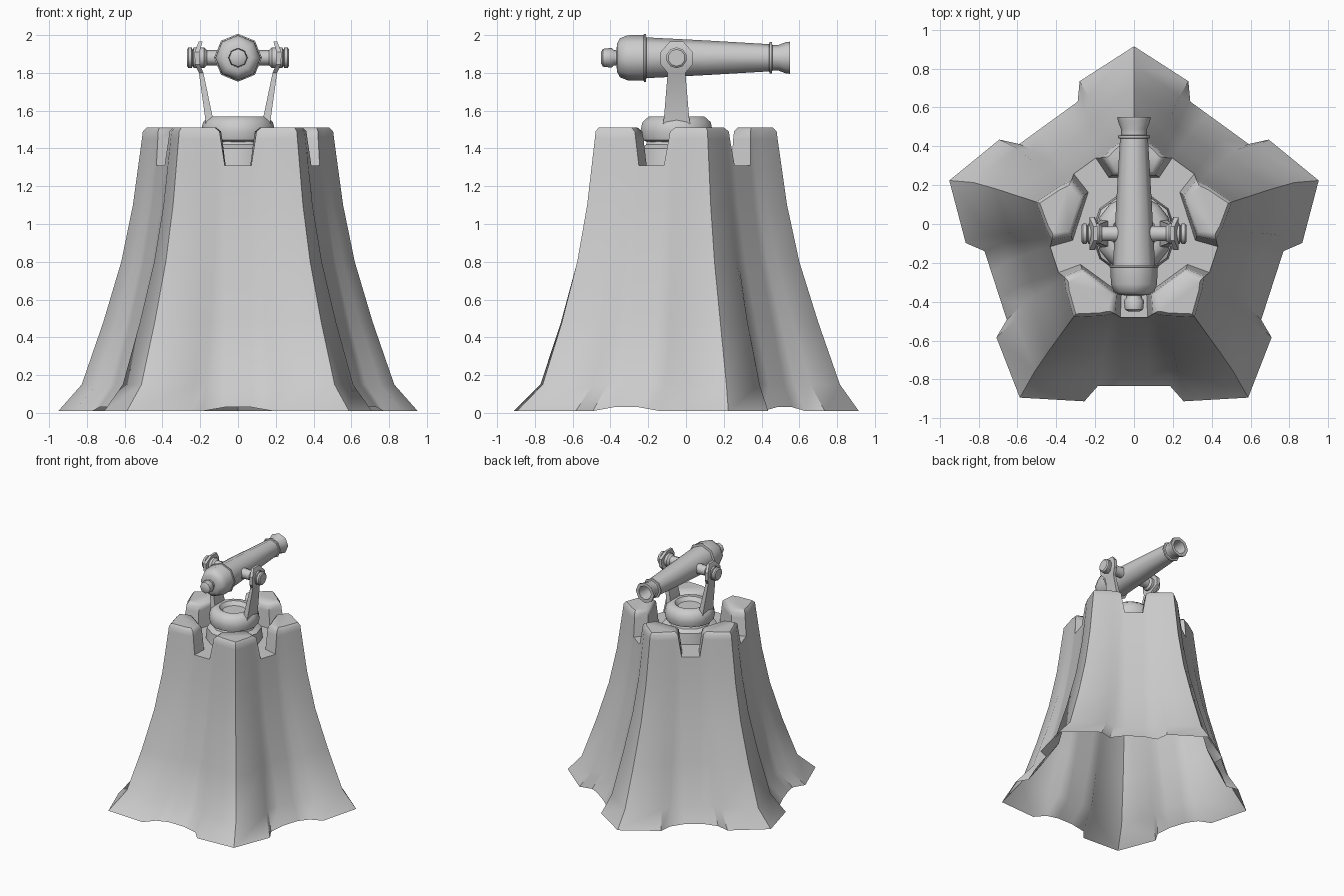
import bpy, bmesh
from math import sin, cos, pi, radians
from mathutils import Vector

if "Cube" in bpy.data.objects:
    bpy.data.objects.remove(bpy.data.objects["Cube"])


def finish(name, bm, angle=40):
    bmesh.ops.recalc_face_normals(bm, faces=bm.faces)
    me = bpy.data.meshes.new(name)
    bm.to_mesh(me)
    bm.free()
    ob = bpy.data.objects.new(name, me)
    bpy.context.collection.objects.link(ob)
    bpy.ops.object.select_all(action='DESELECT')
    ob.select_set(True)
    bpy.context.view_layer.objects.active = ob
    bpy.ops.object.shade_smooth_by_angle(angle=radians(angle))
    return ob


def bridge(bm, a, b):
    n = len(a)
    for i in range(n):
        j = (i + 1) % n
        bm.faces.new((a[i], a[j], b[j], b[i]))


def lathe(name, profile, origin, axis, sides, angle=40):
    """Revolve (distance along axis, radius) pairs around an axis."""
    axis = Vector(axis)
    o = Vector(origin)
    e1 = Vector((0, 0, 1)) if abs(axis.z) < .5 else Vector((1, 0, 0))
    e2 = axis.cross(e1)
    bm = bmesh.new()
    rings = []
    for h, r in profile:
        rings.append([bm.verts.new(o + axis * h + r * (cos(t) * e1 + sin(t) * e2))
                      for t in (2 * pi * i / sides for i in range(sides))])
    for a, b in zip(rings, rings[1:]):
        bridge(bm, a, b)
    bm.faces.new(rings[0])
    bm.faces.new(rings[-1])
    return finish(name, bm, angle)


def lobe(R, w):
    """Half-buttress outline in (radial, tangential), mirrored to 7 points."""
    f = (R - .53) / .47
    v = .34 * R - .06
    tip, sh = (R, 0), (.82 * R, v)
    ins = (R * (.75 - .035 * f), v + .035 - .025 * f)
    a = ins[0] * cos(pi / 5) + ins[1] * sin(pi / 5)
    gap = (a * cos(pi / 5) + w * sin(pi / 5), a * sin(pi / 5) - w * cos(pi / 5))
    half = [sh, ins, gap]
    return [(u, -t) for u, t in reversed(half)] + [tip] + half


def place(k, p, z, cy):
    a = radians(90 + 72 * k)
    return (p[0] * cos(a) - p[1] * sin(a), p[0] * sin(a) + p[1] * cos(a) + cy, z)


# Five-buttress tower shell, open underneath
bm = bmesh.new()
levels = [(.01, 1.0, -.085), (.15, .87, -.055), (.48, .75, -.05),
          (.8, .65, -.05), (1.1, .585, -.05), (1.31, .555, -.05)]
rings = []
for z, R, cy in levels:
    ring = []
    for k in range(5):
        for i, p in enumerate(lobe(R, .07)):
            lift = .02 if z < .1 and i in (0, 6) else 0
            ring.append(bm.verts.new(place(k, p, z + lift, cy)))
    rings.append(ring)
for a, b in zip(rings, rings[1:]):
    bridge(bm, a, b)

# Corner merlons with rounded tops, and the floor between them
floor = []
for k in range(5):
    inner = [(.29, .13), (.29, -.13)]
    base = rings[-1][k * 7:k * 7 + 7]
    inn = [bm.verts.new(place(k, p, 1.31, -.05)) for p in inner]
    floor += [base[0], inn[1], inn[0], base[6]]
    prev = base + inn
    outline = lobe(.535, .092) + [(.3, .115), (.3, -.115)]
    c = (.41, 0)
    for z, s in ((1.45, 1.0), (1.49, .96), (1.51, .8)):
        cur = [bm.verts.new(place(k, (c[0] + (u - c[0]) * s, t * s), z, -.05))
               for u, t in outline]
        bridge(bm, prev, cur)
        prev = cur
    bm.faces.new(prev)
bm.faces.new(floor)
finish("tower", bm, 45)

# Swivel pedestal
lathe("pedestal_base", [(1.30, .22), (1.40, .21), (1.42, .17), (1.45, .16)],
      (0, -.05, 0), (0, 0, 1), 10)
lathe("swivel_ring", [(1.43, .15), (1.445, .185), (1.49, .197), (1.54, .185),
                      (1.57, .15), (1.57, .115), (1.54, .09)],
      (0, -.05, 0), (0, 0, 1), 14, 50)

# Yoke arms and trunnions, one per side
for side, tag in ((-1, "left"), (1, "right")):
    bm = bmesh.new()
    prev = None
    for x, z, w, t in ((.145, 1.46, .08, .02), (.155, 1.57, .066, .02),
                       (.195, 1.80, .047, .012), (.215, 1.845, .085, .013),
                       (.217, 1.91, .085, .013), (.198, 1.965, .036, .01)):
        cur = [bm.verts.new((side * (x + dx * t), -.05 + dy * w, z))
               for dx, dy in ((-1, -1), (1, -1), (1, 1), (-1, 1))]
        if prev:
            bridge(bm, prev, cur)
        else:
            bm.faces.new(cur)
        prev = cur
    bm.faces.new(prev)
    finish("yoke_arm_" + tag, bm)
    lathe("trunnion_" + tag, [(.05, .045), (.13, .04), (.165, .04), (.18, .055),
                              (.235, .055), (.24, .042), (.245, .055),
                              (.262, .055), (.27, .045)],
          (0, -.05, 1.88), (side, 0, 0), 10)

# Cannon barrel with knob, breech, bands and bored muzzle
lathe("cannon_barrel", [(-.45, .03), (-.44, .047), (-.395, .052), (-.38, .04), (-.368, .04),
                        (-.365, .075), (-.35, .103), (-.31, .119), (-.225, .121),
                        (-.222, .127), (-.212, .127), (-.21, .108), (.10, .092),
                        (.44, .072), (.442, .083), (.455, .083), (.457, .068),
                        (.49, .068), (.53, .083), (.55, .085), (.55, .058), (.43, .05)],
      (0, 0, 1.88), (0, 1, 0), 8, 50)
